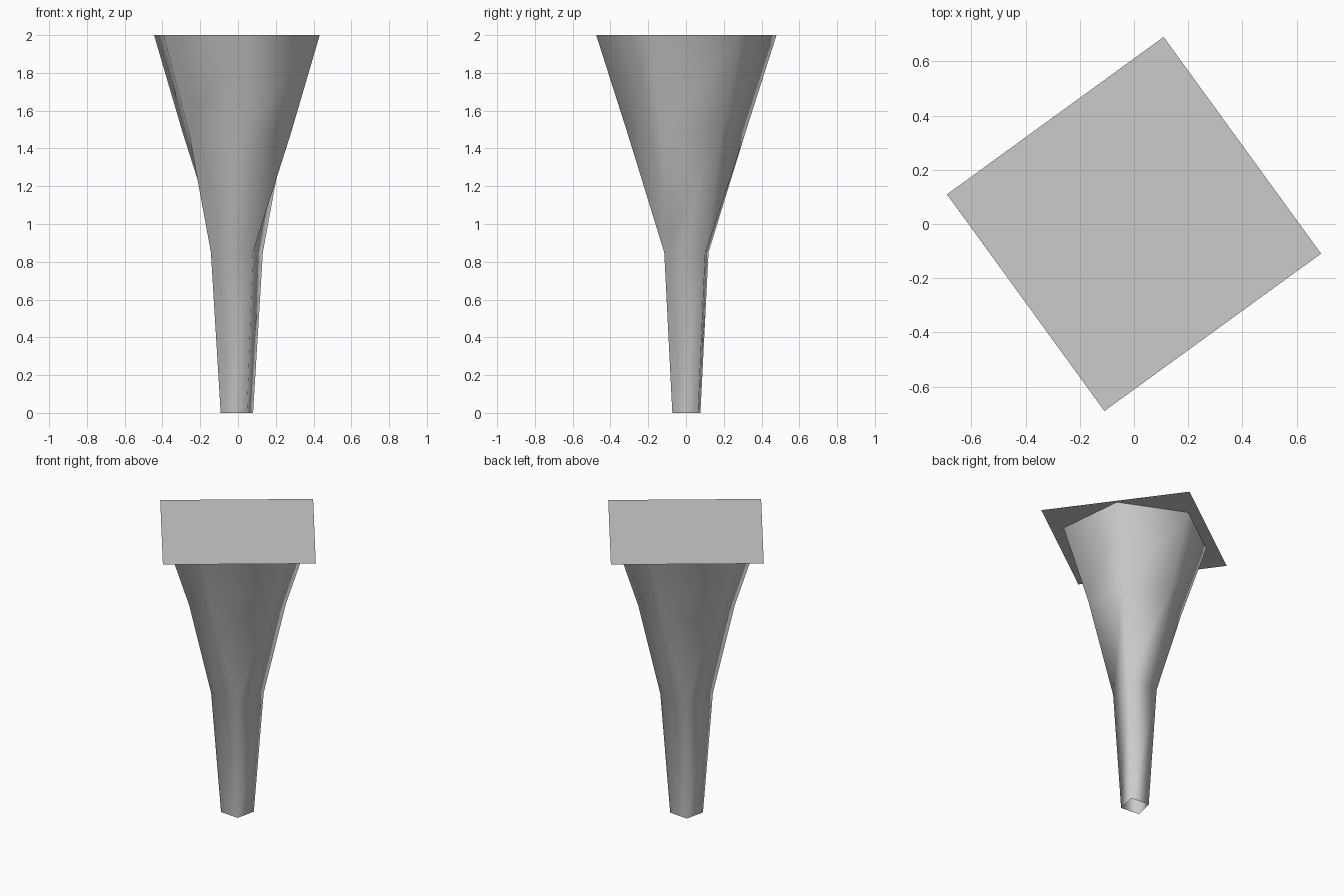
import bpy, bmesh
from math import radians, cos, sin

cube = bpy.data.objects.get("Cube")
if cube:
    bpy.data.objects.remove(cube)

# One plain grey for the whole table
grey = bpy.data.materials.new("plain_grey")
grey.use_nodes = True
colour = (0.6, 0.6, 0.6, 1)
grey.diffuse_color = colour
grey.node_tree.nodes["Principled BSDF"].inputs["Base Color"].default_value = colour

TURN = 36                     # the whole model is turned about z
CENTRE = (-0.006, 0.002)      # the pedestal sits slightly off centre


def ring(bm, z, radii, start=TURN, centre=CENTRE):
    """Regular ring of vertices; radii repeat around the ring."""
    step = 360 / len(radii)
    angles = [radians(start + step * i) for i in range(len(radii))]
    return [bm.verts.new((centre[0] + r * cos(a), centre[1] + r * sin(a), z))
            for r, a in zip(radii, angles)]


def bridge(bm, low, high):
    """Quads between two rings of equal count."""
    n = len(low)
    for i in range(n):
        j = (i + 1) % n
        bm.faces.new((low[i], low[j], high[j], high[i]))


def finish(bm, name, smooth):
    mesh = bpy.data.meshes.new(name)
    for face in bm.faces:
        face.smooth = smooth
    bm.to_mesh(mesh)
    bm.free()
    mesh.materials.append(grey)
    obj = bpy.data.objects.new(name, mesh)
    bpy.context.collection.objects.link(obj)
    return obj


# Pedestal: open four-sided stem that splits into a six-sided flare
bm = bmesh.new()
foot = ring(bm, 0, [0.106, 0.092] * 2)
neck = ring(bm, 0.85, [0.17, 0.145] * 2)
flare = ring(bm, 1.48, [0.313] * 6)
rim = ring(bm, 2, [0.48] * 6)
bridge(bm, foot, neck)
bridge(bm, flare, rim)
for k in range(2):
    a, b, c = neck[2 * k], neck[2 * k + 1], neck[(2 * k + 2) % 4]
    f = [flare[(3 * k + i) % 6] for i in range(4)]
    bm.faces.new((a, b, f[1], f[0]))
    bm.faces.new((b, f[2], f[1]))
    bm.faces.new((b, c, f[3], f[2]))
finish(bm, "pedestal", True)

# Table top: a single thin square sheet
bm = bmesh.new()
bm.faces.new(ring(bm, 2, [0.699] * 4, TURN + 45, (0, 0)))
finish(bm, "table_top", False)
